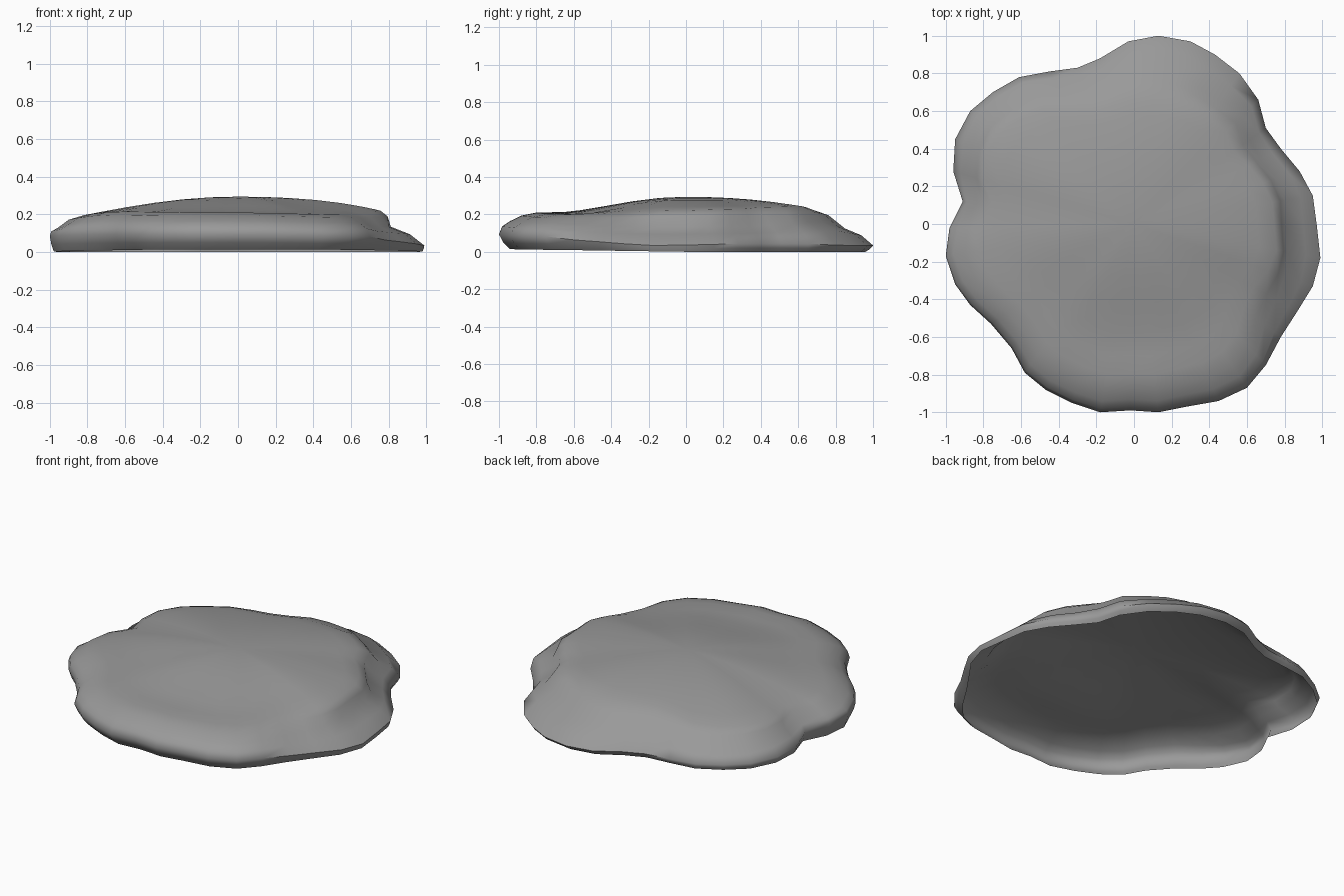
import bpy, bmesh, math

if "Cube" in bpy.data.objects:
    bpy.data.objects.remove(bpy.data.objects["Cube"])

# Plan outline of the rock, anticlockwise
OUTLINE = [(.99, -.18), (.97, 0), (.95, .15), (.88, .28), (.78, .40), (.70, .51), (.66, .66),
           (.56, .80), (.43, .90), (.30, .97), (.13, 1), (-.03, .97), (-.18, .88), (-.30, .83),
           (-.45, .81), (-.61, .78), (-.75, .70), (-.87, .60), (-.95, .45), (-.96, .28),
           (-.91, .12), (-.98, -.02), (-1, -.17), (-.95, -.32), (-.87, -.43), (-.76, -.53),
           (-.65, -.66), (-.58, -.79), (-.47, -.88), (-.33, -.95), (-.18, -1), (-.02, -.99),
           (.13, -1), (.28, -.97), (.45, -.94), (.60, -.87), (.70, -.75), (.78, -.60),
           (.87, -.46), (.95, -.33)]

# Cross-section by angle: degrees, base reach, rim z, ledge reach, ledge z,
# shoulder reach, shoulder z, z halfway to the centre
SECTIONS = [(-10, .99, .04, .82, .14, .765, .225, .285),
            (25, .98, .05, .86, .14, .78, .235, .285),
            (40, .97, .05, .88, .15, .75, .245, .285),
            (60, .97, .04, .80, .17, .70, .25, .287),
            (80, .96, .04, .85, .13, .65, .24, .287),
            (110, .97, .04, .88, .14, .72, .23, .283),
            (135, .99, .04, .91, .11, .80, .19, .272),
            (160, .98, .05, .89, .13, .83, .19, .27),
            (185, .98, .09, .96, .13, .82, .20, .272),
            (215, .95, .10, .95, .17, .80, .22, .27),
            (270, .94, .10, .94, .17, .80, .215, .255),
            (310, .95, .09, .93, .16, .78, .205, .26),
            (330, .97, .06, .87, .14, .73, .215, .275)]
PEAK = .30


def section(angle):
    """Blend the two sections either side of an angle."""
    a = (angle + 10) % 360 - 10
    ring = SECTIONS + [(350,) + SECTIONS[0][1:]]
    for lo, hi in zip(ring, ring[1:]):
        if lo[0] <= a <= hi[0]:
            t = (a - lo[0]) / (hi[0] - lo[0])
            t = t * t * (3 - 2 * t)
            return [p + (q - p) * t for p, q in zip(lo[1:], hi[1:])]


def profile(angle):
    """Reach and height pairs running from the base edge up to the crown."""
    base, rim_z, ledge, ledge_z, sh, sh_z, half_z = section(angle)
    a = (16 * (half_z - PEAK) - (sh_z - PEAK)) / 3
    b = sh_z - PEAK - a
    base_z = .006 + .014 * max(0, -math.sin(math.radians(angle)))
    pts = [(base, base_z), (base * .4 + .6, base_z + (rim_z - base_z) * .45), (1, rim_z),
           ((1 + ledge) / 2 + .012, rim_z + (ledge_z - rim_z) * .6), (ledge, ledge_z),
           ((ledge + sh) / 2 + .01, ledge_z + (sh_z - ledge_z) * .65)]
    for t in (1, .88, .72, .54, .36, .18):
        pts.append((sh * t, PEAK + a * t ** 2 + b * t ** 4))
    return pts


# Rock body: a shell of stacked rings closed by a crown, open underneath
bm = bmesh.new()
columns = []
for x, y in OUTLINE:
    pts = profile(math.degrees(math.atan2(y, x)))
    columns.append([bm.verts.new((x * r, y * r, z)) for r, z in pts])
crown = bm.verts.new((0, 0, PEAK))
for i, col in enumerate(columns):
    nxt = columns[(i + 1) % len(columns)]
    for k in range(len(col) - 1):
        bm.faces.new((col[k], nxt[k], nxt[k + 1], col[k + 1]))
    bm.faces.new((col[-1], nxt[-1], crown))
low = min(v.co.z for v in bm.verts)
for v in bm.verts:
    v.co.z -= low

mesh = bpy.data.meshes.new("flat_rock")
bm.to_mesh(mesh)
bm.free()
rock = bpy.data.objects.new("flat_rock", mesh)
bpy.context.collection.objects.link(rock)

# Stone grey
stone = bpy.data.materials.new("stone_grey")
stone.diffuse_color = (.32, .32, .32, 1)
stone.use_nodes = True
stone.node_tree.nodes["Principled BSDF"].inputs["Base Color"].default_value = stone.diffuse_color
mesh.materials.append(stone)

bpy.context.view_layer.objects.active = rock
rock.select_set(True)
bpy.ops.object.shade_smooth_by_angle(angle=math.radians(60))
